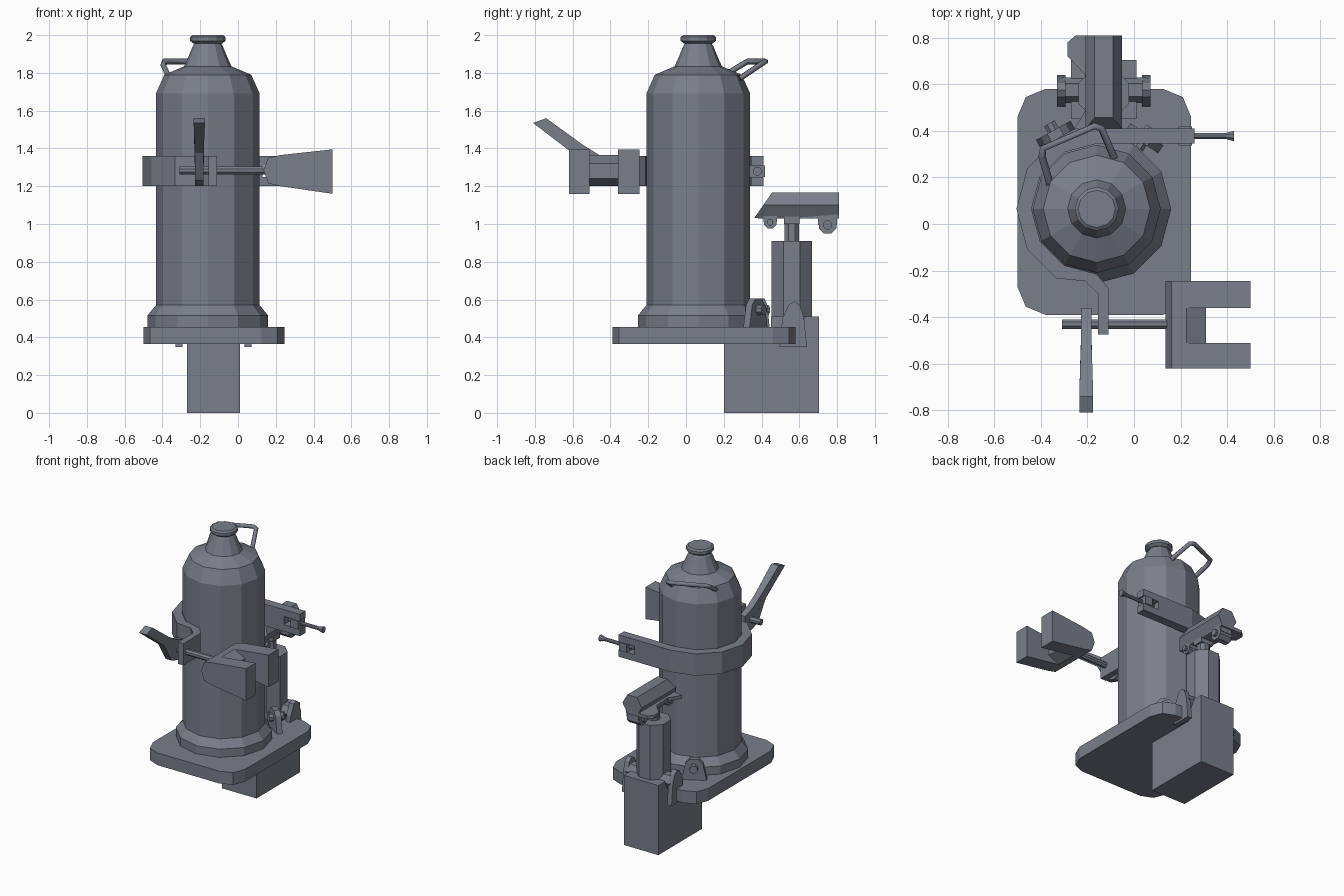
import bpy, bmesh
from math import sin, cos, pi, radians
from mathutils import Vector, Matrix

old = bpy.data.objects.get("Cube")
if old:
    bpy.data.objects.remove(old, do_unlink=True)

# Single slate grey material
COLOUR = (0.19, 0.21, 0.255, 1)
slate = bpy.data.materials.new("slate_grey")
slate.use_nodes = True
slate.diffuse_color = COLOUR
for node in slate.node_tree.nodes:
    if node.type == 'BSDF_PRINCIPLED':
        node.inputs["Base Color"].default_value = COLOUR

CX, CY = -0.16, 0.065   # bottle axis
BX = -0.13              # jack axis


def finish(name, bm):
    bmesh.ops.recalc_face_normals(bm, faces=bm.faces)
    mesh = bpy.data.meshes.new(name)
    bm.to_mesh(mesh)
    bm.free()
    mesh.materials.append(slate)
    obj = bpy.data.objects.new(name, mesh)
    bpy.context.collection.objects.link(obj)
    return obj


def prism(name, points, axis, a, b):
    """Extrude a 2D outline along an axis from a to b."""
    place = {'x': lambda u, v, t: (t, u, v),
             'y': lambda u, v, t: (u, t, v),
             'z': lambda u, v, t: (u, v, t)}[axis]
    bm = bmesh.new()
    low = [bm.verts.new(place(u, v, a)) for u, v in points]
    high = [bm.verts.new(place(u, v, b)) for u, v in points]
    bm.faces.new(low)
    bm.faces.new(high)
    for i in range(len(points)):
        j = (i + 1) % len(points)
        bm.faces.new((low[i], low[j], high[j], high[i]))
    return finish(name, bm)


def box(name, x, y, z):
    return prism(name, [(x[0], y[0]), (x[1], y[0]), (x[1], y[1]), (x[0], y[1])], 'z', *z)


def rod(name, start, end, r1, r2=None, sides=8):
    start, end = Vector(start), Vector(end)
    d = end - start
    m = (Matrix.Translation((start + end) / 2) @ d.to_track_quat('Z', 'Y').to_matrix().to_4x4()
         @ Matrix.Rotation(pi / sides, 4, 'Z'))
    bm = bmesh.new()
    bmesh.ops.create_cone(bm, cap_ends=True, segments=sides, radius1=r1,
                          radius2=r1 if r2 is None else r2, depth=d.length, matrix=m)
    return finish(name, bm)


def lathe(name, profile, sides=12):
    bm = bmesh.new()
    rings = [[bm.verts.new((CX + r * cos(2 * pi * i / sides), CY + r * sin(2 * pi * i / sides), z))
              for i in range(sides)] for r, z in profile]
    for p, q in zip(rings, rings[1:]):
        for i in range(sides):
            j = (i + 1) % sides
            bm.faces.new((p[i], p[j], q[j], q[i]))
    bm.faces.new(rings[0])
    bm.faces.new(rings[-1])
    return finish(name, bm)


# Base plate with two-step rounded corners
plate = box("base_plate", (-0.5, 0.245), (-0.39, 0.58), (0.365, 0.455))
bm = bmesh.new()
bm.from_mesh(plate.data)
upright = [e for e in bm.edges if abs(e.verts[0].co.z - e.verts[1].co.z) > 0.05]
bmesh.ops.bevel(bm, geom=upright, offset=0.12, segments=2, profile=0.5, affect='EDGES')
bm.to_mesh(plate.data)
bm.free()

# Bottle, neck and cap
lathe("bottle", [(0.32, 0.45), (0.32, 0.515), (0.275, 0.57), (0.275, 1.69), (0.23, 1.79),
                 (0.125, 1.835), (0.105, 1.88), (0.08, 1.94), (0.065, 1.965)])
lathe("cap", [(0.075, 1.955), (0.094, 1.97), (0.094, 1.99), (0.08, 2.0)])

# Carrying handle on the shoulder
curve = bpy.data.curves.new("carry_handle", 'CURVE')
curve.dimensions = '3D'
curve.bevel_depth = 0.016
curve.bevel_resolution = 1
curve.use_fill_caps = True
path = [(-0.36, 0.17, 1.765), (-0.395, 0.29, 1.84), (-0.39, 0.325, 1.86), (-0.17, 0.42, 1.86),
        (-0.14, 0.41, 1.855), (-0.085, 0.285, 1.77)]
spline = curve.splines.new('POLY')
spline.points.add(len(path) - 1)
for point, co in zip(spline.points, path):
    point.co = (*co, 1)
curve.materials.append(slate)
bpy.context.collection.objects.link(bpy.data.objects.new("carry_handle", curve))

# Clamp band wrapped around the bottle, ending in a front tab
def arc(r, angles):
    return [(CX + r * cos(radians(a)), CY + r * sin(radians(a))) for a in angles]

band = (arc(0.345, range(90, 241, 30)) + [(-0.21, -0.245), (-0.155, -0.3), (-0.155, -0.475),
        (-0.11, -0.475), (-0.11, -0.275), (-0.16, -0.215)] + arc(0.28, range(240, 89, -30)))
prism("clamp_band", band, 'z', 1.2, 1.36)

# Rear clamp arm with slotted end and flared bolt
box("clamp_arm", (-0.16, 0.13), (0.345, 0.41), (1.2, 1.36))
for label, z in (("lower", (1.2, 1.25)), ("upper", (1.31, 1.36))):
    box("clamp_tine_" + label, (0.13, 0.26), (0.345, 0.41), z)
box("clamp_pivot", (0.19, 0.25), (0.337, 0.418), (1.25, 1.31))
rod("clamp_bolt", (0.15, 0.378, 1.28), (0.4, 0.378, 1.28), 0.013)
rod("clamp_bolt_tip", (0.39, 0.378, 1.28), (0.43, 0.378, 1.28), 0.013, 0.024)

# Front rod carrying the forked jaw
rod("jaw_rod", (-0.31, -0.43, 1.283), (0.2, -0.43, 1.283), 0.022)
jaw = [(0.135, 1.285), (0.16, 1.35), (0.225, 1.365), (0.5, 1.395),
       (0.5, 1.16), (0.225, 1.2), (0.16, 1.215)]
for label, y in (("front", (-0.62, -0.51)), ("rear", (-0.36, -0.245))):
    prism("jaw_arm_" + label, jaw, 'y', *y)
prism("jaw_web", [(0.135, 1.285), (0.16, 1.35), (0.225, 1.365), (0.31, 1.32), (0.31, 1.24),
                  (0.225, 1.2), (0.16, 1.215)], 'y', -0.52, -0.35)

# Clamp lever: bent shaft with a wider grip
prism("lever_shaft", [(-0.62, 1.41), (-0.58, 1.44), (-0.45, 1.36), (-0.36, 1.33),
                      (-0.36, 1.24), (-0.42, 1.2), (-0.51, 1.23)], 'x', -0.228, -0.182)
grip = prism("lever_grip", [(-0.81, 1.535), (-0.74, 1.56), (-0.54, 1.415), (-0.52, 1.32),
                            (-0.62, 1.39)], 'x', -0.235, -0.175)
for v in grip.data.vertices:
    if v.co.y > -0.7:
        v.co.x = -0.205 + (v.co.x + 0.205) * 0.8

# Mounting block under and behind the plate
prism("mounting_block", [(0.2, 0), (0.705, 0), (0.705, 0.51), (0.45, 0.51), (0.45, 0.37),
                         (0.2, 0.37)], 'x', -0.27, 0.01)

# Hinge lugs on both sides of the block, joined by an axle
lug = [(0.64, 0.35), (0.625, 0.5), (0.605, 0.565), (0.575, 0.59), (0.545, 0.575),
       (0.51, 0.5), (0.495, 0.35)]
for label, side in (("right", -1), ("left", 1)):
    x = BX + side * 0.183
    prism("hinge_lug_" + label, lug, 'x', x - 0.018, x + 0.018)
rod("hinge_axle", (-0.31, 0.575, 0.5), (0.05, 0.575, 0.5), 0.055, sides=6)

# Round bolted lugs at the foot of the bottle
for label, angle in (("left", 56), ("right", 119)):
    out = Vector((cos(radians(angle)), sin(radians(angle)), 0))
    spot = Vector((CX, CY, 0)) + out * 0.365
    foot = [(-0.085, 0.45), (0.085, 0.45), (0.06, 0.57), (0.03, 0.605), (-0.03, 0.605), (-0.06, 0.57)]
    ear = prism("foot_lug_" + label, foot, 'y', -0.02, 0.02)
    ear.data.transform(Matrix.Translation(spot) @ Matrix.Rotation(radians(angle - 90), 4, 'Z'))
    spot.z = 0.545
    rod("foot_bolt_" + label, spot - out * 0.05, spot + out * 0.055, 0.028)

# Jack column and post
rod("jack_column", (BX, 0.56, 0.45), (BX, 0.56, 0.91), 0.117)
rod("jack_post", (BX, 0.56, 0.9), (BX, 0.56, 1.06), 0.042)
box("jack_collar", (BX - 0.05, BX + 0.05), (0.52, 0.6), (1.0, 1.04))

# Jack head: hexagonal bar with a slanted front end
head = rod("jack_head", (BX, 0.4, 1.1), (BX, 0.81, 1.1), 0.078, sides=6)
for v in head.data.vertices:
    if v.co.y < 0.6:
        v.co.y = 0.36 + (v.co.z - 1.03) * 0.7

# Side wing and pivots hanging under the head
prism("head_wing", [(-0.25, 0.81), (-0.285, 0.78), (-0.285, 0.72), (-0.21, 0.64), (-0.2, 0.5),
                    (-0.255, 0.41), (-0.1, 0.38), (-0.08, 0.81)], 'z', 1.03, 1.055)
for label, y, z, r in (("front", 0.445, 1.01, 0.036), ("rear", 0.75, 0.995, 0.05)):
    rod("head_pivot_" + label, (BX - 0.05, y, z), (BX + 0.05, y, z), r)
    rod("head_pin_" + label, (BX - 0.07, y, z), (BX + 0.07, y, z), r * 0.5)
    box("head_hanger_" + label, (BX - 0.045, BX + 0.045), (y - r, y + r), (z, 1.06))
